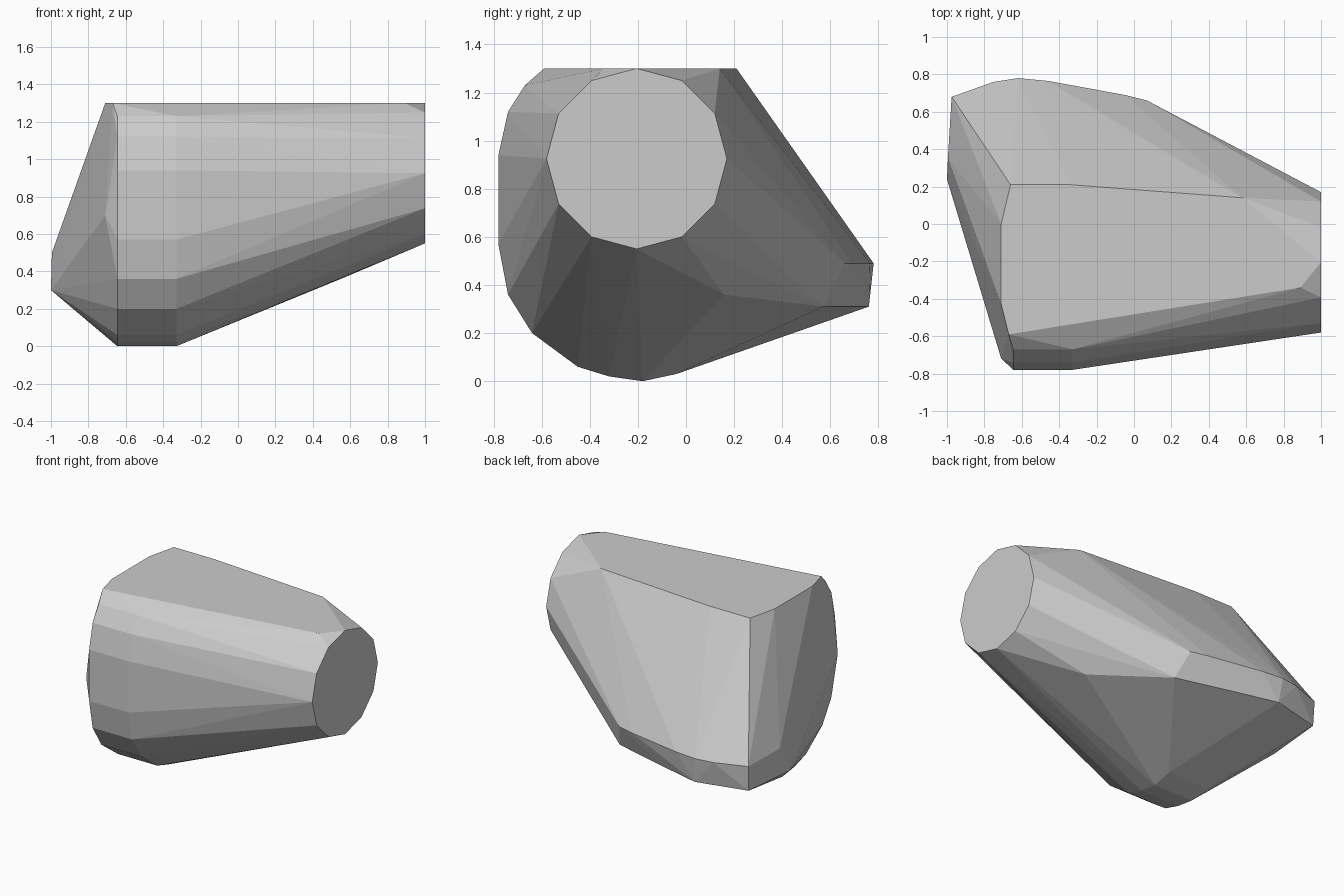
import bpy
import bmesh
from math import sin, cos, tau, radians

cube = bpy.data.objects.get("Cube")
if cube:
    bpy.data.objects.remove(cube)


def flat_colour(name, rgb):
    """Plain material with the same viewport and render colour."""
    material = bpy.data.materials.new(name)
    material.use_nodes = True
    material.diffuse_color = (*rgb, 1)
    shader = next(n for n in material.node_tree.nodes if n.type == 'BSDF_PRINCIPLED')
    shader.inputs["Base Color"].default_value = (*rgb, 1)
    return material


def at_height(z, outline):
    """Place a plan outline at one height."""
    return [(x, y, z) for x, y in outline]


def at_station(x, profile):
    """Place a side profile at one station along the length."""
    return [(x, y, z) for y, z in profile]


def convex_block(name, points, material):
    """Skin a set of corner points as one faceted convex solid."""
    bm = bmesh.new()
    for point in points:
        bm.verts.new(point)
    hull = bmesh.ops.convex_hull(bm, input=bm.verts[:])
    spare = {v for v in hull["geom_interior"] + hull["geom_unused"]
             if isinstance(v, bmesh.types.BMVert)}
    bmesh.ops.delete(bm, geom=list(spare), context='VERTS')
    bmesh.ops.dissolve_limit(bm, angle_limit=radians(1),
                             verts=bm.verts[:], edges=bm.edges[:])
    bmesh.ops.recalc_face_normals(bm, faces=bm.faces[:])
    mesh = bpy.data.meshes.new(name)
    bm.to_mesh(mesh)
    bm.free()
    mesh.materials.append(material)
    block = bpy.data.objects.new(name, mesh)
    bpy.context.collection.objects.link(block)
    return block


# Round flat end
sides, radius = 12, 0.375
round_end = [(1, -0.205 + radius * cos(tau * i / sides),
              0.925 + radius * sin(tau * i / sides)) for i in range(sides)]

# Rounded front and belly, shared by two stations
belly_profile = [(-.67, 1.23), (-.74, 1.12), (-.78, .94), (-.78, .57),
                 (-.74, .36), (-.64, .2), (-.45, .06), (-.32, .02),
                 (-.18, 0), (-.04, .03)]
belly = at_station(-.33, belly_profile) + at_station(-.645, belly_profile)

# Flat top
top = at_height(1.3, [(-.66, .21), (-.34, .21), (.58, .14), (.89, -.34),
                      (-.67, -.59), (-.71, -.43), (-.71, 0)])

# Rear rim: upper edge and lower edge
rear_rim = at_height(.49, [(-.975, .68), (-.75, .76), (-.62, .78),
                           (-.46, .765), (-.05, .69), (.07, .66)])
rear_rim += at_height(.31, [(-.97, .67), (-.6, .76), (-.32, .69), (.13, .57)])

# Pointed side, front bulge and underside corner
corners = [(-1, .24, .3), (-.995, .35, .5), (-.71, -.72, .7), (.55, .16, .36)]

grey = flat_colour("plain grey", (.6, .6, .6))
convex_block("faceted_block", round_end + belly + top + rear_rim + corners, grey)
